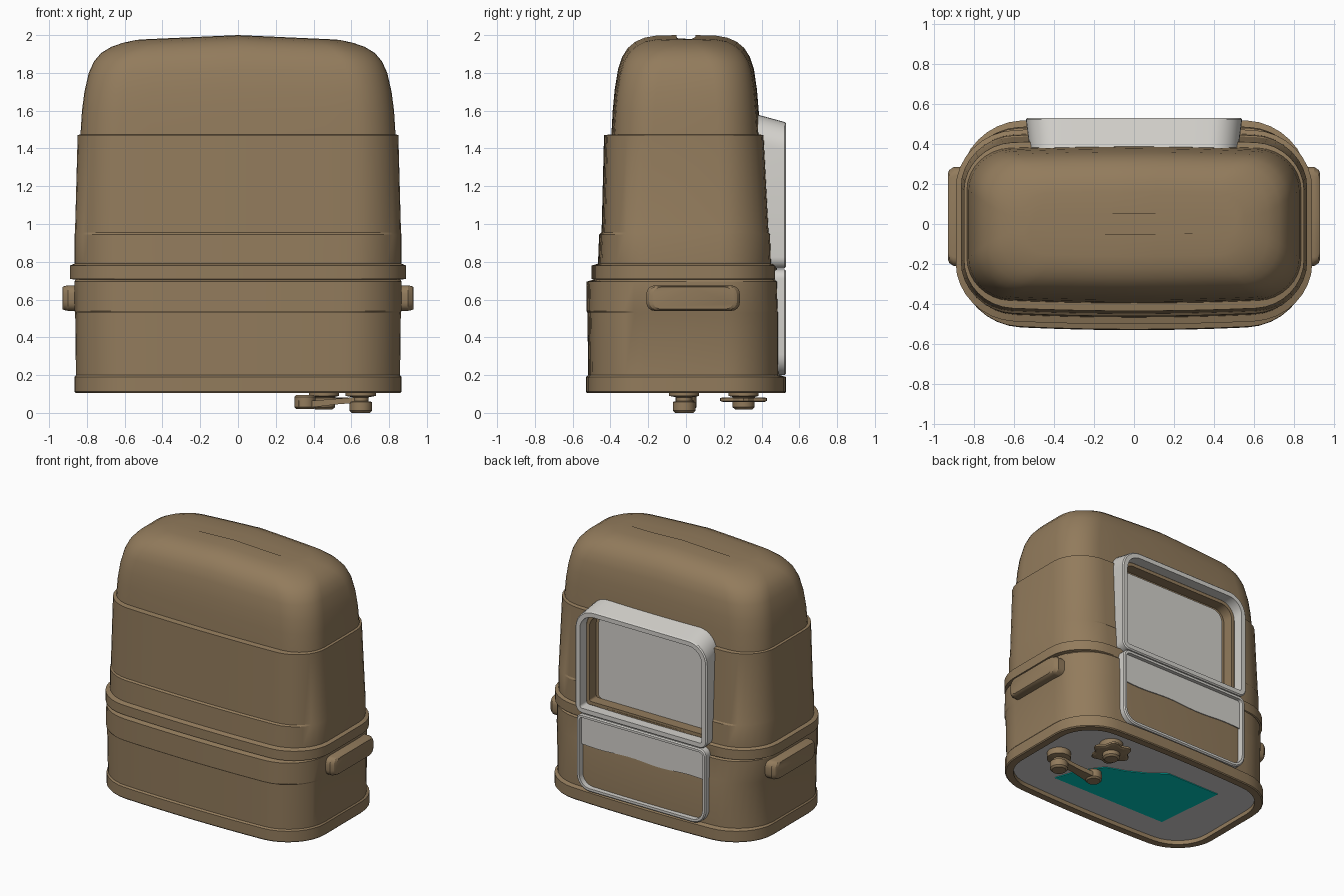
import bpy, bmesh, math

if "Cube" in bpy.data.objects:
    bpy.data.objects.remove(bpy.data.objects["Cube"])


def material(name, rgb):
    m = bpy.data.materials.new(name)
    m.diffuse_color = (*rgb, 1)
    m.use_nodes = True
    m.node_tree.nodes["Principled BSDF"].inputs["Base Color"].default_value = m.diffuse_color
    return m


BROWN = material("tan_brown", (0.29, 0.20, 0.108))
WHITE = material("off_white", (0.65, 0.635, 0.60))
GREY = material("pale_grey", (0.65, 0.64, 0.63))
TEAL = material("teal", (0.0, 0.58, 0.51))


def smooth(ob, angle=25):
    bpy.ops.object.select_all(action='DESELECT')
    ob.select_set(True)
    bpy.context.view_layer.objects.active = ob
    bpy.ops.object.shade_smooth_by_angle(angle=math.radians(angle))


def finish(name, bm, *mats):
    bmesh.ops.recalc_face_normals(bm, faces=bm.faces[:])
    me = bpy.data.meshes.new(name)
    bm.to_mesh(me)
    bm.free()
    ob = bpy.data.objects.new(name, me)
    bpy.context.collection.objects.link(ob)
    for m in mats:
        me.materials.append(m)
    smooth(ob)
    return ob


def rounded(x0, x1, y0, y1, radii, n=8, split=8):
    """Rounded rectangle; radii for corners ++, -+, --, +-; long sides are split."""
    pts = []
    for k, (cx, cy, sx, sy) in enumerate([(x1, y1, -1, -1), (x0, y1, 1, -1),
                                          (x0, y0, 1, 1), (x1, y0, -1, 1)]):
        r = radii[k]
        for i in range(n + 1):
            a = math.pi / 2 * (k + i / n)
            pts.append((cx + sx * r + r * math.cos(a), cy + sy * r + r * math.sin(a)))
        if k in (0, 2):
            r2 = radii[k + 1]
            xa = pts[-1][0]
            xb = x0 + r2 if k == 0 else x1 - r2
            pts += [(xa + (xb - xa) * j / split, pts[-1][1]) for j in range(1, split)]
    return pts


def loft(rings, cap=True):
    bm = bmesh.new()
    loops = [[bm.verts.new(p) for p in ring] for ring in rings]
    for a, b in zip(loops, loops[1:]):
        for i in range(len(a)):
            j = (i + 1) % len(a)
            bm.faces.new((a[i], a[j], b[j], b[i]))
    if cap:
        bm.faces.new(loops[0])
        bm.faces.new(loops[-1])
    return bm


# Main shell: z, half width, front y, back y, corner radius
SECTIONS = [
    (0.135, 0.81, -0.475, 0.475, 0.25), (0.105, 0.81, -0.475, 0.475, 0.25),
    (0.105, 0.86, -0.525, 0.525, 0.30), (0.112, 0.866, -0.53, 0.53, 0.30),
    (0.19, 0.866, -0.53, 0.53, 0.30), (0.20, 0.858, -0.518, 0.498, 0.29),
    (0.53, 0.862, -0.522, 0.498, 0.29), (0.54, 0.866, -0.528, 0.496, 0.29),
    (0.695, 0.866, -0.526, 0.492, 0.29), (0.705, 0.86, -0.49, 0.48, 0.28),
    (0.71, 0.89, -0.50, 0.482, 0.29), (0.78, 0.89, -0.50, 0.482, 0.29),
    (0.79, 0.865, -0.466, 0.46, 0.27), (0.945, 0.865, -0.46, 0.455, 0.26),
    (0.955, 0.863, -0.447, 0.447, 0.25), (1.47, 0.849, -0.434, 0.42, 0.24),
    (1.475, 0.834, -0.395, 0.392, 0.21), (1.60, 0.826, -0.388, 0.385, 0.21),
    (1.70, 0.813, -0.378, 0.376, 0.21), (1.80, 0.79, -0.36, 0.36, 0.21),
    (1.86, 0.763, -0.339, 0.339, 0.21), (1.905, 0.725, -0.308, 0.308, 0.21),
    (1.938, 0.67, -0.268, 0.268, 0.20), (1.959, 0.61, -0.22, 0.22, 0.18),
    (1.97, 0.55, -0.16, 0.16, 0.12), (1.973, 0.52, -0.05, 0.05, 0.04)]


def crown(x, z):
    """Roof rises gently to a ridge at the middle."""
    return 0.027 * max(0, 1 - abs(x) / 0.6) * min(1, max(0, (z - 1.6) / 0.3))


rings = []
for z, hx, yf, yb, r in SECTIONS:
    # long sides bow slightly outward
    rings.append([(x, y * (1 - 0.06 * (x / hx) ** 2), z + crown(x, z))
                  for x, y in rounded(-hx, hx, yf, yb, [r] * 4)])
bm = loft(rings)
for f in bm.faces:
    if len(f.verts) > 4 and f.calc_center_median().z < 0.5:
        f.material_index = 1          # recessed floor
shell = finish("shell", bm, BROWN, GREY)


def slab(name, x, z0, z1, y0, y1, radii, *mats):
    out = rounded(-x, x, z0, z1, radii)
    return finish(name, loft([[(px, y, pz) for px, pz in out] for y in (y0, y1)]), *mats)


# Recessed window cut into the back
cutter = slab("window_cutter", 0.475, 0.815, 1.485, 0.375, 0.8, [0.10, 0.10, 0.04, 0.04])
cutter.hide_render = True
mod = shell.modifiers.new("window", 'BOOLEAN')
mod.operation = 'DIFFERENCE'
mod.solver = 'EXACT'
mod.object = cutter
bpy.context.view_layer.objects.active = shell
bpy.ops.object.modifier_apply(modifier=mod.name)
bpy.data.objects.remove(cutter)
smooth(shell)

slab("window_panel", 0.45, 0.835, 1.46, 0.37, 0.383, [0.08, 0.08, 0.03, 0.03], WHITE)


def frame(name, x, z0, z1, y0, y1, radii, border, mat, rise=0.0, widen=1.0):
    """Rounded ring; its top edge rises and its sides narrow towards the shell."""
    def inset(d):
        return rounded(-x + d, x - d, z0 + d, z1 - d, [max(r - d, 0.015) for r in radii])
    o, o2, inn = inset(0), inset(0.008), inset(border)
    mid = (z0 + z1) / 2
    ring = [[(px * widen, y0, pz + (rise if pz > mid else 0)) for px, pz in o],
            [(px, y1 - 0.008, pz) for px, pz in o],
            [(px, y1, pz) for px, pz in o2],
            [(px, y1, pz) for px, pz in inn],
            [(px, y0, pz) for px, pz in inn]]
    bm = loft(ring + ring[:1], cap=False)
    bmesh.ops.remove_doubles(bm, verts=bm.verts[:], dist=0.0005)
    return finish(name, bm, mat)


frame("upper_frame", 0.54, 0.765, 1.54, 0.375, 0.53, [0.15, 0.15, 0.06, 0.06], 0.04, WHITE, 0.04, 0.965)
frame("window_lining", 0.505, 0.80, 1.505, 0.376, 0.455, [0.12, 0.12, 0.04, 0.04], 0.032, BROWN)
frame("lower_frame", 0.53, 0.20, 0.76, 0.44, 0.53, [0.05, 0.05, 0.11, 0.11], 0.025, WHITE)


def plate(name, outline, normal, mat):
    """Thin plate extruded from an outline along a vector."""
    bm = bmesh.new()
    bm.faces.new([bm.verts.new(p) for p in outline])
    g = bmesh.ops.extrude_face_region(bm, geom=bm.faces[:])
    bmesh.ops.translate(bm, vec=normal,
                        verts=[v for v in g['geom'] if isinstance(v, bmesh.types.BMVert)])
    return finish(name, bm, mat)


# White upper part of the lower panel, with a gently wavy lower edge
edge = [(-0.51 + 1.02 * i / 16, 0.525 + 0.006 * math.sin(i * 0.8)) for i in range(17)]
plate("lower_panel_band", [(x, 0.496, z) for x, z in edge + [(0.51, 0.745), (-0.51, 0.745)]],
      (0, 0.007, 0), WHITE)

# Side handles, chamfered towards the outside
for side, label in ((1, "right"), (-1, "left")):
    prof = []
    for x, inset in ((0.84, 0.0), (0.90, 0.0), (0.922, 0.015), (0.93, 0.032)):
        pts = rounded(-0.21 + inset, 0.285 - inset, 0.54 + inset * 0.3, 0.675 - inset * 0.3,
                      [0.045] * 4, n=4, split=2)
        prof.append([(side * x, y, z) for y, z in pts])
    finish(label + "_handle", loft(prof), BROWN)

# Teal plate on the floor
plate("floor_plate", [(x, y, 0.138) for x, y in
                      [(0.46, -0.28), (0.40, -0.10), (0.29, 0.05), (0.15, 0.10), (0.02, 0.17),
                       (-0.09, 0.255), (-0.52, 0.255), (-0.47, -0.27)]], (0, 0, -0.008), TEAL)


def turned(name, cx, cy, profile, lobes=0, depth=0.0, n=36):
    rings = []
    for z, r in profile:
        rings.append([(cx + r * (1 + depth * math.cos(lobes * t)) * math.cos(t),
                       cy + r * (1 + depth * math.cos(lobes * t)) * math.sin(t), z)
                      for t in (2 * math.pi * i / n for i in range(n))])
    return finish(name, loft(rings), BROWN)


# Valve wheel and its spindle
turned("valve_wheel", 0.455, 0.305, [(0.082, 0.11), (0.078, 0.125), (0.064, 0.125), (0.058, 0.11)],
       lobes=6, depth=0.12)
turned("valve_spindle", 0.455, 0.305,
       [(0.14, 0.08), (0.09, 0.08), (0.085, 0.06), (0.03, 0.058), (0.018, 0.045)])

# Crank hub, arm and grip
turned("crank_hub", 0.65, -0.01, [(0.14, 0.08), (0.09, 0.08), (0.082, 0.04), (0.062, 0.04),
                                  (0.058, 0.06), (0.012, 0.06), (0.0, 0.048)])
arm = []
for x, w, z0, z1 in ((0.65, 0.035, 0.055, 0.085), (0.52, 0.03, 0.045, 0.075),
                     (0.40, 0.04, 0.03, 0.065), (0.32, 0.045, 0.03, 0.065)):
    arm.append([(x, -w, z0), (x, w, z0), (x, w, z1), (x, -w, z1)])
finish("crank_arm", loft(arm), BROWN)
turned("crank_grip", 0.355, 0.0, [(0.095, 0.045), (0.085, 0.055), (0.03, 0.055), (0.02, 0.045)])
